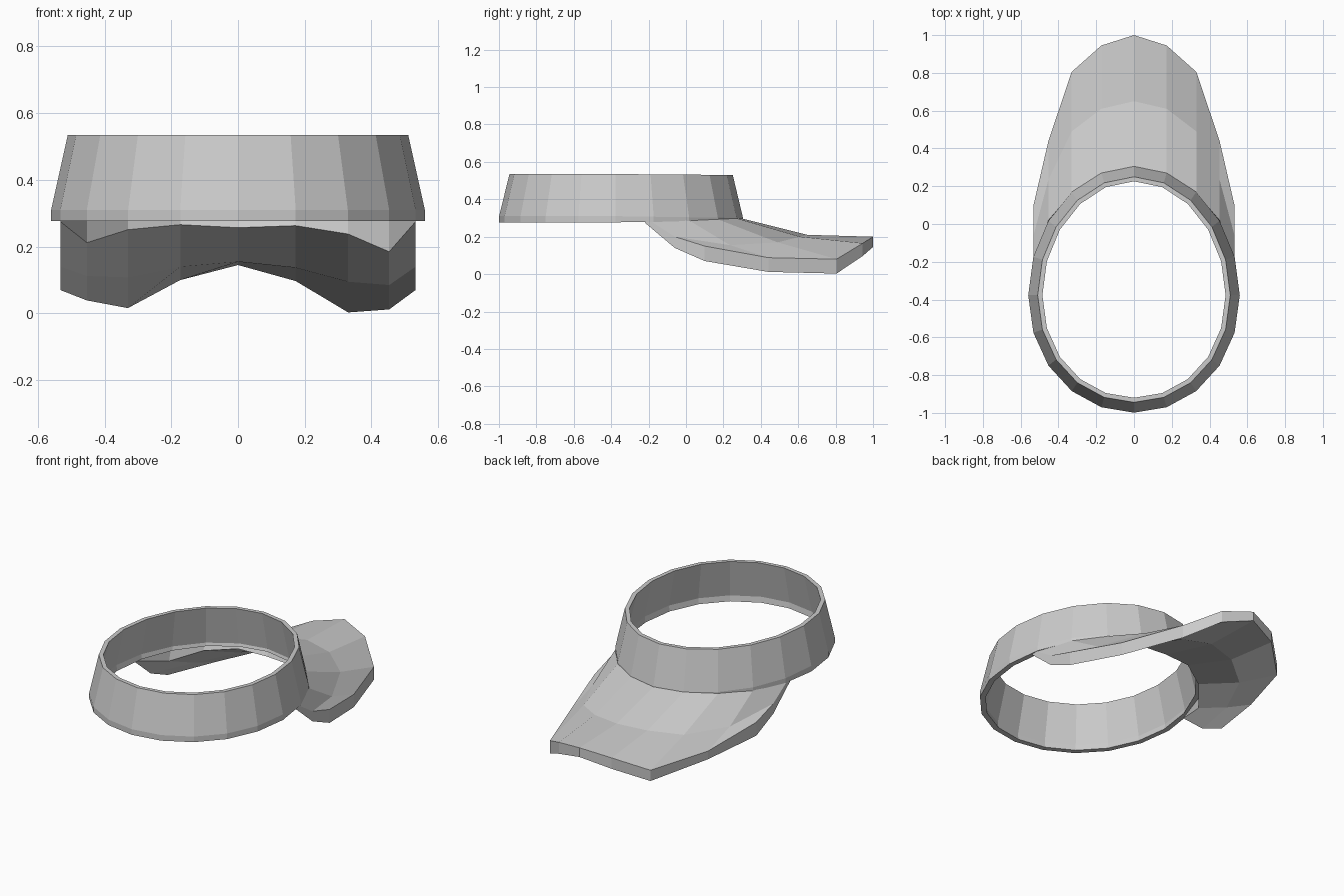
import bpy
import bmesh
from math import sin, cos, tau

if "Cube" in bpy.data.objects:
    bpy.data.objects.remove(bpy.data.objects["Cube"])


def finish(name, bm):
    bmesh.ops.remove_doubles(bm, verts=bm.verts, dist=0.0005)
    bmesh.ops.recalc_face_normals(bm, faces=bm.faces)
    mesh = bpy.data.meshes.new(name)
    bm.to_mesh(mesh)
    bm.free()
    ob = bpy.data.objects.new(name, mesh)
    bpy.context.collection.objects.link(ob)
    return ob


def bridge_loops(bm, loops, closed_rows):
    # quads between neighbouring point rows; the cross direction is always closed
    n = len(loops)
    for i in range(n if closed_rows else n - 1):
        a, b = loops[i], loops[(i + 1) % n]
        for j in range(len(a)):
            k = (j + 1) % len(a)
            bm.faces.new((a[j], a[k], b[k], b[j]))


# Head band: oval ring of 20 sides, tapered, with a small lip at its lower rim
SIDES = 20
# half width, half depth, z at back, z at front
profile = [(0.56, 0.652, 0.277, 0.285), (0.56, 0.652, 0.31, 0.30),
           (0.51, 0.597, 0.535, 0.53), (0.485, 0.573, 0.535, 0.53),
           (0.535, 0.625, 0.31, 0.30), (0.53, 0.62, 0.277, 0.285)]
bm = bmesh.new()
sections = []
for i in range(SIDES):
    t = tau * i / SIDES
    front = max(0, -cos(t))
    sections.append([
        bm.verts.new((hw * sin(t), -0.347 - hd * cos(t) - 0.03 * sin(t) ** 2,
                      zb + (zf - zb) * front))
        for hw, hd, zb, zf in profile])
bridge_loops(bm, sections, True)
finish("head_band", bm)

# Brim: curved solid sheet, one section per column, mirrored left and right
# per column: x, (y, top z, bottom z) for inner, middle and outer edge
columns = [
    (0.00, (0.29, 0.30, 0.257), (0.65, 0.21, 0.155), (1.00, 0.20, 0.145)),
    (0.173, (0.265, 0.30, 0.263), (0.61, 0.20, 0.137), (0.945, 0.165, 0.097)),
    (0.33, (0.165, 0.295, 0.238), (0.49, 0.17, 0.095), (0.805, 0.08, 0.003)),
    (0.453, (0.02, 0.285, 0.185), (0.235, 0.155, 0.085), (0.44, 0.088, 0.012)),
    (0.532, (-0.20, 0.29, 0.275), (-0.06, 0.20, 0.14), (0.10, 0.15, 0.07)),
]
left_lift = (0, 0.003, 0.013, 0.027, 0)  # the left edge droops a little less
bm = bmesh.new()
sections = []
for side, order in ((-1, (4, 3, 2, 1)), (1, (0, 1, 2, 3, 4))):
    for c in order:
        x, *rows = columns[c]
        lift = left_lift[c] if side < 0 else 0
        top = [(side * x, y, zt) for y, zt, zb in rows]
        bottom = [(side * x, y - (0.02 if r == 0 else 0), zb + lift)
                  for r, (y, zt, zb) in enumerate(rows)]
        sections.append([bm.verts.new(p) for p in top + bottom[::-1]])
bridge_loops(bm, sections, False)
for s in (sections[0], sections[-1]):
    bm.faces.new((s[0], s[1], s[4], s[5]))
    bm.faces.new((s[1], s[2], s[3], s[4]))
finish("brim", bm)
